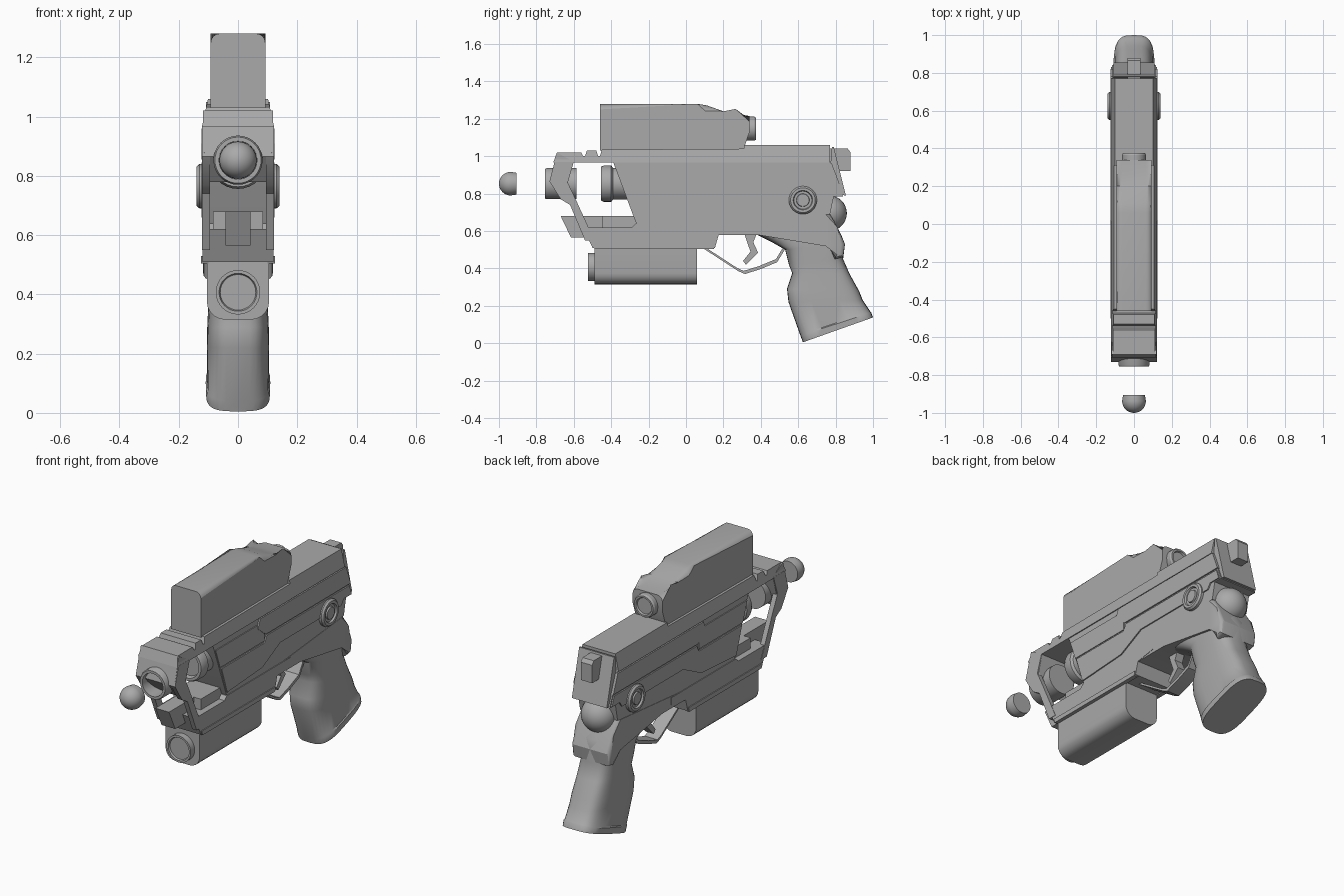
import bpy, bmesh, math
from mathutils import Vector

cube = bpy.data.objects.get("Cube")
if cube:
    bpy.data.objects.remove(cube, do_unlink=True)

grey = bpy.data.materials.new("plain grey")
grey.use_nodes = True
grey.diffuse_color = (.4, .4, .4, 1)
grey.node_tree.nodes["Principled BSDF"].inputs["Base Color"].default_value = (.4, .4, .4, 1)


def finish(name, bm, smooth_angle=30):
    """Turn a bmesh into a grey object with sharp edges kept."""
    bmesh.ops.recalc_face_normals(bm, faces=bm.faces)
    mesh = bpy.data.meshes.new(name)
    bm.to_mesh(mesh)
    bm.free()
    mesh.materials.append(grey)
    obj = bpy.data.objects.new(name, mesh)
    bpy.context.collection.objects.link(obj)
    bpy.ops.object.select_all(action='DESELECT')
    bpy.context.view_layer.objects.active = obj
    obj.select_set(True)
    bpy.ops.object.shade_smooth_by_angle(angle=math.radians(smooth_angle))
    return obj


def prism(name, outline, half, inner=None, rounding=0, segments=1, where=lambda mid: True):
    """Side outline (y, z) extruded across x; half may depend on z."""
    width = half if callable(half) else lambda z: half
    bm = bmesh.new()
    left = [bm.verts.new((width(z), y, z)) for y, z in outline]
    right = [bm.verts.new((-width(z) if inner is None else inner, y, z)) for y, z in outline]
    bm.faces.new(left)
    bm.faces.new(right[::-1])
    for i in range(len(outline)):
        j = (i + 1) % len(outline)
        bm.faces.new((left[j], left[i], right[i], right[j]))
    if rounding:
        rim = [e for e in bm.edges if e.verts[0].co.x * e.verts[1].co.x > 0
               and where((e.verts[0].co + e.verts[1].co) / 2)]
        bmesh.ops.bevel(bm, geom=rim, offset=rounding, segments=segments,
                        profile=.5, affect='EDGES')
    return finish(name, bm)


def pair(name, outline, outer, inner):
    """Matching plates on the left and right sides."""
    for side, sign in (("left", 1), ("right", -1)):
        prism(f"{side}_{name}", outline, sign * outer, sign * inner)


def lathe(name, profile, centre, axis="y", sign=1, steps=32):
    """Turn (radius, distance) points round an axis through the centre."""
    bm = bmesh.new()
    rings = []
    for radius, along in profile:
        ring = []
        for k in range(steps if radius else 1):
            a = math.tau * k / steps
            u, v = radius * math.cos(a), radius * math.sin(a)
            offset = (u, along, v) if axis == "y" else (sign * along, u, v)
            ring.append(bm.verts.new(Vector(centre) + Vector(offset)))
        rings.append(ring)
    for a, b in zip(rings, rings[1:]):
        for k in range(steps):
            n = (k + 1) % steps
            corners = [a[k % len(a)], a[n % len(a)], b[n % len(b)], b[k % len(b)]]
            bm.faces.new(list(dict.fromkeys(corners)))
    return finish(name, bm)


def loft(name, stations, steps=32, power=.6):
    """Skin rounded-box sections, each given by front, back and half width."""
    bm = bmesh.new()
    rings = []
    for front, back, half in stations:
        front, back = Vector((0, *front)), Vector((0, *back))
        ring = []
        for k in range(steps):
            a = math.tau * k / steps
            u, v = (math.copysign(abs(t) ** power, t) for t in (math.cos(a), math.sin(a)))
            ring.append(bm.verts.new((front + back) / 2 + (back - front) / 2 * u
                                     + Vector((half * v, 0, 0))))
        rings.append(ring)
    for a, b in zip(rings, rings[1:]):
        for k in range(steps):
            n = (k + 1) % steps
            bm.faces.new((a[k], a[n], b[n], b[k]))
    bm.faces.new(rings[0])
    bm.faces.new(rings[-1])
    return finish(name, bm, 40)


# Upper slide with notched front bridge, narrowing towards its top
def slide_width(z):
    return .122 - max(0, z - .965) * .22


prism("upper_slide", [(-.71, .965), (-.69, 1.02), (-.56, 1.02), (-.55, 1), (-.54, 1),
                      (-.53, 1.03), (-.48, 1.03), (-.47, 1), (-.46, 1), (-.45, 1.035),
                      (.31, 1.04), (.31, 1.06), (.77, 1.06), (.77, .965)], slide_width)

# Main body
prism("body", [(-.39, .97), (-.27, .65), (-.26, .63), (.2, .63), (.77, .69),
               (.79, .785), (.84, .785), (.77, .97)], .116)
pair("slide_panel", [(.02, .96), (0, .91), (.07, .855), (.82, .855), (.78, .96)], .124, .11)
pair("front_panel", [(-.37, .93), (0, .93), (.06, .86), (.06, .82), (-.33, .82)], .121, .11)
pair("lower_panel", [(-.32, .81), (.06, .81), (.08, .845), (.81, .845), (.83, .79), (.76, .79),
                     (.74, .76), (.2, .76), (.04, .68), (-.27, .66)], .123, .11)
prism("rear_plate", [(.76, .8), (.78, 1.05), (.79, 1.05), (.855, .79)], .108)
prism("rear_tab", [(.76, .92), (.76, 1.04), (.865, 1.04), (.88, 1.02), (.88, .92)], .035)

# Front frame: muzzle block and the bent side struts
prism("muzzle_block", [(-.69, 1.02), (-.73, .865), (-.66, .78), (-.63, .865), (-.6, .97)],
      .118, rounding=.015, where=lambda mid: mid.z < .9)
pair("strut", [(-.7, .97), (-.73, .865), (-.67, .77), (-.62, .74), (-.54, .55), (-.49, .55),
               (-.535, .65), (-.59, .77), (-.635, .865), (-.6, .97)], .122, .095)

# Barrel, muzzle tube and the loose round-nosed plug
AXIS = (0, 0, .853)
lathe("barrel", [(0, -.43), (.07, -.43), (.075, -.455), (.09, -.455), (.097, -.44),
                 (.097, -.4), (.085, -.39), (.085, -.25), (0, -.25)], AXIS)
lathe("muzzle_tube", [(0, -.61), (.062, -.61), (.064, -.755), (.078, -.755), (.083, -.745),
                      (.083, -.585), (0, -.585)], AXIS)
nose = [(.063 * math.sin(t * math.pi / 16), -.937 - .063 * math.cos(t * math.pi / 16))
        for t in range(9)]
nose[0] = (0, -1)
lathe("loose_plug", nose + [(.058, -.905), (0, -.905)], AXIS)

# Lower rail with its centre bar
prism("lower_rail", [(-.55, .62), (-.5, .51), (.155, .51), (.175, .58), (.3, .6), (.3, .64),
                     (-.27, .64), (-.29, .62)], .12)
prism("centre_bar", [(-.67, .68), (-.615, .565), (-.27, .565), (-.27, .68)], .042)
prism("rail_block", [(-.45, .68), (-.45, .6), (-.24, .6), (-.24, .68)], .085)
pair("rail_lip", [(-.5, .53), (-.49, .505), (.15, .505), (.155, .53)], .125, .1)

# Under-barrel housing with a round front cap
prism("lower_housing", [(-.49, .315), (-.49, .52), (.06, .52), (.06, .315)], .105,
      rounding=.06, segments=5, where=lambda mid: mid.z < .35)
lathe("housing_cap", [(0, -.515), (.06, -.515), (.064, -.525), (.075, -.525),
                      (.075, -.48), (0, -.48)], (0, 0, .407))

# Sight housing and rear eyepiece
prism("sight", [(-.46, 1.03), (-.46, 1.28), (.06, 1.28), (.11, 1.272), (.2, 1.24),
                (.26, 1.223), (.34, 1.215), (.34, 1.13), (.305, 1.03)], .092,
      rounding=.03, segments=4, where=lambda mid: mid.z > 1.2)
lathe("eyepiece", [(0, .3), (.064, .3), (.064, .365), (.058, .375), (.048, .375),
                   (.044, .365), (0, .365)], (0, 0, 1.147))

# Grip frame, rear bulge and grip
prism("grip_frame", [(.17, .635), (.77, .69), (.81, .62), (.85, .53), (.84, .46), (.795, .45),
                     (.77, .515), (.38, .58), (.17, .58)], .118, rounding=.02, segments=3,
      where=lambda mid: mid.y > .78)
bulge = [(.095 * math.sin(t * math.pi / 16), -.095 * math.cos(t * math.pi / 16))
         for t in range(1, 16)]
lathe("rear_bulge", [(0, -.095)] + bulge + [(0, .095)], (0, .765, .695), "x")
loft("grip", [((.37, .585), (.8, .64), .1), ((.46, .54), (.83, .58), .105),
              ((.53, .5), (.85, .53), .106), ((.55, .42), (.84, .45), .1),
              ((.568, .375), (.875, .37), .1), ((.54, .29), (.925, .28), .104),
              ((.548, .22), (.945, .23), .105), ((.61, .045), (.985, .17), .104),
              ((.612, .04), (.99, .165), .109), ((.625, .005), (1, .138), .108)])

# Trigger and its guard
guard = [(.08, .515), (.28, .385), (.315, .37), (.395, .395), (.487, .433), (.528, .5)]
prism("trigger_guard", guard + [(y - .006, z + .017) for y, z in reversed(guard)], .04)
prism("trigger", [(.31, .59), (.33, .53), (.345, .49), (.305, .44), (.32, .42), (.385, .485),
                  (.36, .54), (.38, .59)], .025)

# Round stepped knobs on both sides
for side, sign in (("left", 1), ("right", -1)):
    lathe(f"{side}_knob", [(0, .1), (.075, .1), (.075, .13), (.066, .14), (.052, .14),
                           (.048, .13), (.035, .13), (.033, .138), (0, .138)],
          (0, .625, .765), "x", sign)
